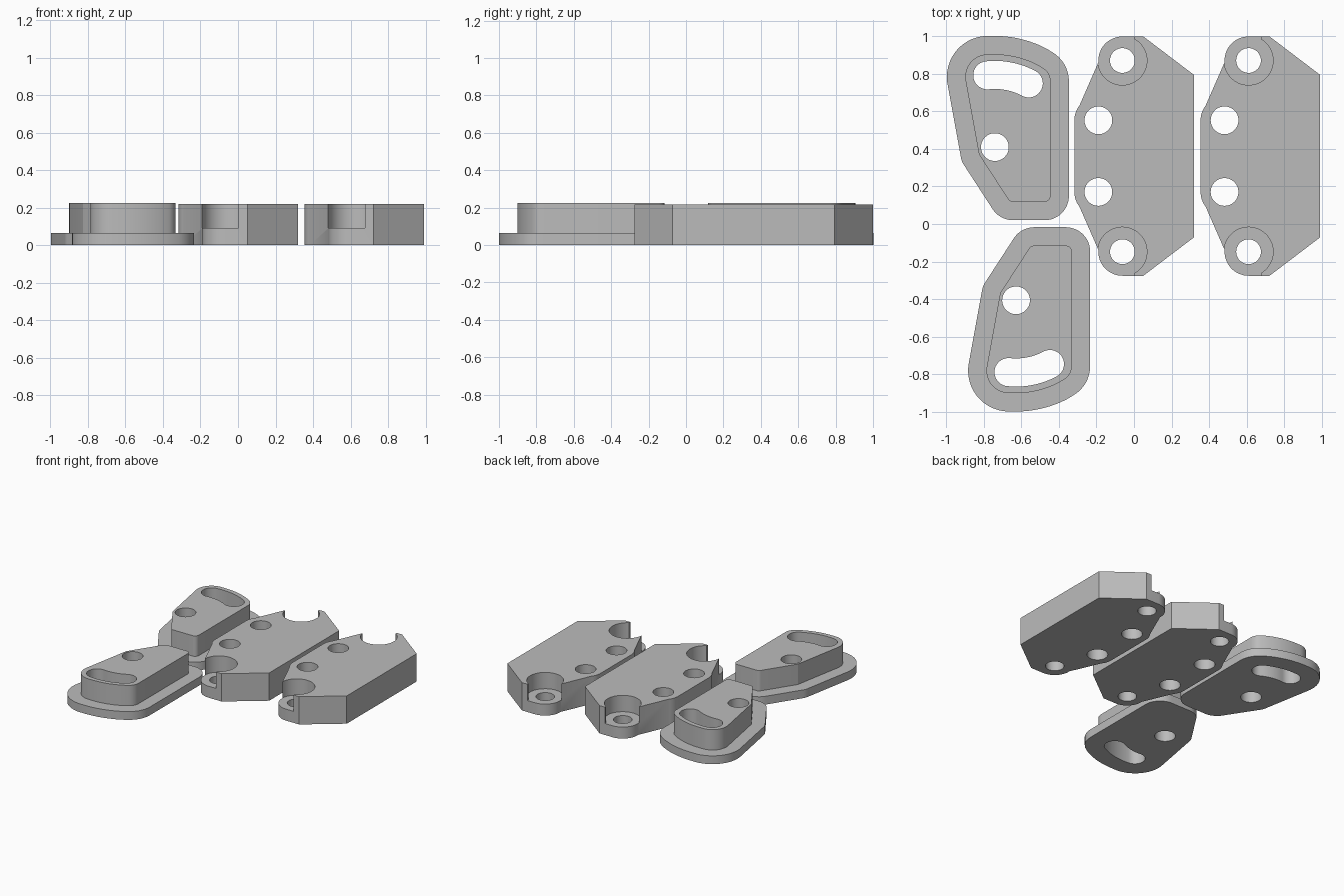
import bpy, bmesh
from math import cos, sin, radians
from mathutils import Vector
from mathutils.geometry import convex_hull_2d

if "Cube" in bpy.data.objects:
    bpy.data.objects.remove(bpy.data.objects["Cube"])

grey = bpy.data.materials.new("plain_grey")
grey.use_nodes = True
grey.diffuse_color = (0.5, 0.5, 0.5, 1)
grey.node_tree.nodes["Principled BSDF"].inputs["Base Color"].default_value = (0.5, 0.5, 0.5, 1)


def arc(center, r, start=0, end=352.5, steps=47):
    """Points along an arc, angles in degrees."""
    angles = [radians(start + (end - start) * i / steps) for i in range(steps + 1)]
    return [(center[0] + r * cos(a), center[1] + r * sin(a)) for a in angles]


def prism(name, outline, bottom, top):
    """Extrude a flat outline between two heights."""
    bm = bmesh.new()
    face = bm.faces.new([bm.verts.new((x, y, bottom)) for x, y in outline])
    new = bmesh.ops.extrude_face_region(bm, geom=[face])["geom"]
    bmesh.ops.translate(bm, vec=(0, 0, top - bottom),
                        verts=[v for v in new if isinstance(v, bmesh.types.BMVert)])
    bmesh.ops.recalc_face_normals(bm, faces=bm.faces)
    mesh = bpy.data.meshes.new(name)
    bm.to_mesh(mesh)
    bm.free()
    mesh.materials.append(grey)
    obj = bpy.data.objects.new(name, mesh)
    bpy.context.collection.objects.link(obj)
    return obj


def combine(obj, tool, operation):
    """Apply a boolean and discard the tool."""
    mod = obj.modifiers.new("boolean", "BOOLEAN")
    mod.operation, mod.object, mod.solver = operation, tool, "EXACT"
    graph = bpy.context.evaluated_depsgraph_get()
    mesh = bpy.data.meshes.new_from_object(obj.evaluated_get(graph))
    obj.modifiers.clear()
    obj.data = mesh
    bpy.data.objects.remove(tool)


def cut(obj, outline, bottom=-0.1):
    combine(obj, prism("cutter", outline, bottom, 0.4), "DIFFERENCE")


def finish(obj):
    bpy.ops.object.select_all(action="DESELECT")
    obj.select_set(True)
    bpy.context.view_layer.objects.active = obj
    bpy.ops.object.shade_smooth_by_angle(angle=radians(25))


# Flanged lug: a rounded plug on a wider flange, with a pivot hole and arc slot
PIVOT = (-0.742, 0.41)
CORNERS = [(-0.78, 0.785, 0.12), (-0.815, 0.375, 0.012), (-0.645, 0.15, 0.032),
           (-0.477, 0.15, 0.032), (-0.525, 0.762, 0.08)]


def lug_outline(grow):
    pts = arc(PIVOT, 0.495 + grow, 62, 92, 12)
    for x, y, r in CORNERS:
        pts += arc((x, y), r + grow)
    return [pts[i] for i in convex_hull_2d([Vector(p) for p in pts])]


def slot_outline(reach=0.385, r=0.075, start=62, end=96):
    first, last = (arc(PIVOT, reach, a, a, 1)[0] for a in (start, end))
    return (arc(PIVOT, reach + r, start, end, 12)
            + arc(last, r, end, end + 180, 20)[1:]
            + arc(PIVOT, reach - r, end, start, 12)[1:]
            + arc(first, r, start - 180, start, 20)[1:-1])


def make_lug(name, side, dx, dy):
    def place(pts):
        return [(x + dx, side * y + dy) for x, y in pts]
    lug = prism(name, place(lug_outline(0.098)), 0, 0.065)
    combine(lug, prism("plug", place(lug_outline(0)), 0.03, 0.225), "UNION")
    cut(lug, place(arc(PIVOT, 0.074)))
    cut(lug, place(slot_outline()))
    finish(lug)


make_lug("back_lug", 1, 0, 0)
make_lug("front_lug", -1, 0.113, 0.003)

# Clamp block: symmetric front to back, with open pockets around the bolt holes
MIDDLE = 0.362
BOLT = (-0.062, 0.872)
PIN = (-0.19, 0.553)


def make_block(name, dx):
    def place(pts, side):
        return [(x + dx, y if side > 0 else 2 * MIDDLE - y) for x, y in pts]
    half = ([(0.32, 0.795), (0.05, 1.0)] + arc(BOLT, 0.128, 90, 184, 16)
            + arc(PIN, 0.128, 142, 180, 8))
    block = prism(name, place(half, 1) + place(half, -1)[::-1], 0, 0.218)
    x, y = BOLT
    for side in (1, -1):
        cut(block, place(arc(PIN, 0.074), side))
        cut(block, place(arc(BOLT, 0.066), side))
        # Pocket with its mouth open to the end face
        mouth = [(0, 1.1), (x - 0.131, 1.1)] + arc(BOLT, 0.131, 180, 420, 40)
        cut(block, place(mouth, side), 0.09)
    finish(block)


make_block("middle_block", 0)
make_block("left_block", 0.673)
